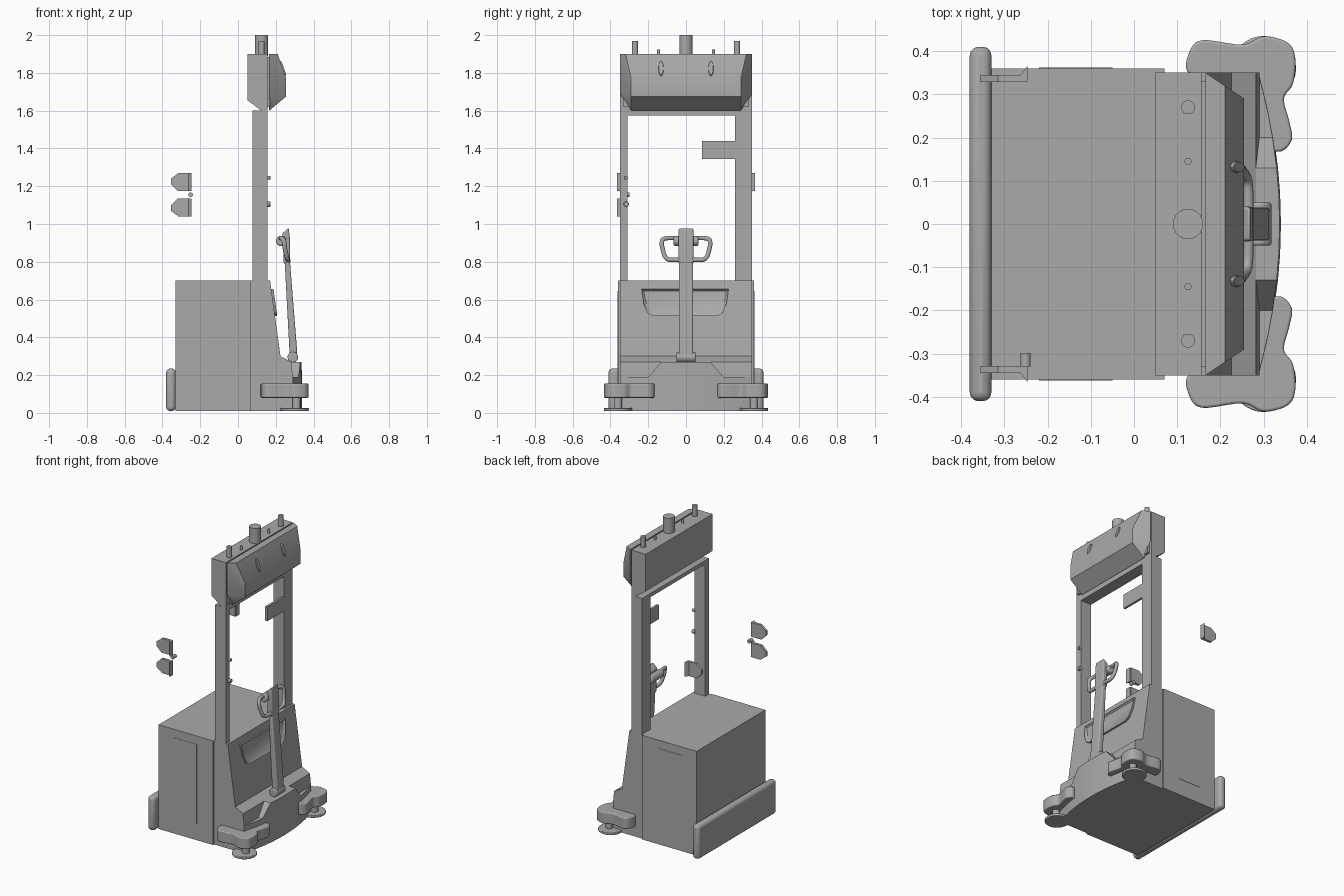
import bpy, bmesh, math
from mathutils import Vector, Matrix

if "Cube" in bpy.data.objects:
    bpy.data.objects.remove(bpy.data.objects["Cube"])

grey = bpy.data.materials.new("plain grey")
grey.use_nodes = True
COLOUR = (0.4, 0.4, 0.4, 1)
grey.diffuse_color = COLOUR
grey.node_tree.nodes["Principled BSDF"].inputs["Base Color"].default_value = COLOUR


def finish(name, bm, bevel=0, segments=3):
    bmesh.ops.recalc_face_normals(bm, faces=bm.faces)
    mesh = bpy.data.meshes.new(name)
    bm.to_mesh(mesh)
    bm.free()
    mesh.materials.append(grey)
    obj = bpy.data.objects.new(name, mesh)
    bpy.context.collection.objects.link(obj)
    if bevel:
        mod = obj.modifiers.new("Bevel", "BEVEL")
        mod.width, mod.segments, mod.limit_method = bevel, segments, "ANGLE"
    bpy.ops.object.select_all(action="DESELECT")
    obj.select_set(True)
    bpy.context.view_layer.objects.active = obj
    bpy.ops.object.shade_smooth_by_angle(angle=math.radians(35))
    return obj


def box(name, x, y, z, bevel=0):
    bm = bmesh.new()
    bmesh.ops.create_cube(bm, size=1)
    for v in bm.verts:
        v.co = [r[0] if c < 0 else r[1] for r, c in zip((x, y, z), v.co)]
    return finish(name, bm, bevel)


def prism(name, pts, axis, lo, hi, bevel=0):
    """Extrude a 2D outline along y (outline in xz) or z (outline in xy)."""
    bm = bmesh.new()
    place = (lambda p: (p[0], lo, p[1])) if axis == "y" else (lambda p: (p[0], p[1], lo))
    face = bm.faces.new([bm.verts.new(place(p)) for p in pts])
    ext = bmesh.ops.extrude_face_region(bm, geom=[face])["geom"]
    step = Vector((0, hi - lo, 0)) if axis == "y" else Vector((0, 0, hi - lo))
    bmesh.ops.translate(bm, verts=[g for g in ext if isinstance(g, bmesh.types.BMVert)], vec=step)
    return finish(name, bm, bevel)


def cylinder(name, a, b, radius, bevel=0):
    a, b = Vector(a), Vector(b)
    d = b - a
    m = Matrix.Translation((a + b) / 2) @ d.to_track_quat("Z", "Y").to_matrix().to_4x4()
    bm = bmesh.new()
    bmesh.ops.create_cone(bm, cap_ends=True, segments=32, radius1=radius, radius2=radius,
                          depth=d.length, matrix=m)
    return finish(name, bm, bevel)


def smooth_outline(pts, steps=5):
    """Closed Catmull-Rom curve through the points."""
    out, n = [], len(pts)
    for i in range(n):
        a, b, c, d = [Vector(pts[(i + k) % n]) for k in (-1, 0, 1, 2)]
        for s in range(steps):
            t = s / steps
            out.append(b + (c - a) * t / 2 + (2 * a - 5 * b + 4 * c - d) * t * t / 2
                       + (3 * b - a - 3 * c + d) * t ** 3 / 2)
    return out


# Main cabinet, side panels and rear bumper plate
box("cabinet", (-0.33, 0.07), (-0.36, 0.36), (0.01, 0.7))
for side, s in (("left", 1), ("right", -1)):
    box(side + "_panel", (-0.22, -0.05), sorted((s * 0.355, s * 0.362)), (0.12, 0.645))
box("rear_bumper", (-0.38, -0.33), (-0.41, 0.41), (0.01, 0.235), 0.02)

# Sloping drive housing with a ledge
prism("drive_housing", [(0.07, 0.01), (0.29, 0.01), (0.29, 0.19), (0.282, 0.27), (0.225, 0.30),
                        (0.17, 0.7), (0.07, 0.7)], "y", -0.35, 0.35)

# Bowed apron lofted across the width, raised in the middle
bm = bmesh.new()
rings = []
for y in (-0.35, -0.3, -0.25, -0.2, -0.13, -0.07, 0, 0.07, 0.13, 0.2, 0.25, 0.3, 0.35):
    x = 0.34 - 0.05 * (y / 0.35) ** 2
    top = 0.27 if abs(y) <= 0.13 else 0.19
    rings.append([bm.verts.new(p) for p in
                  ((0.2, y, 0.01), (x, y, 0.01), (x - 0.003, y, top), (0.2, y, top))])
for r, q in zip(rings, rings[1:]):
    for k in range(4):
        bm.faces.new((r[k], r[k - 1], q[k - 1], q[k]))
bm.faces.new(rings[0])
bm.faces.new(rings[-1])
finish("front_apron", bm)

# Document pocket: raised rim with a sunken middle, lying on the slope
slope = lambda z: 0.17 + (0.7 - z) * 0.055 / 0.4
bm = bmesh.new()
outline = [(-0.235, 0.655), (0.225, 0.655), (0.215, 0.58), (0.195, 0.53), (0.165, 0.512),
           (-0.175, 0.512), (-0.205, 0.53), (-0.225, 0.58)]
face = bm.faces.new([bm.verts.new((slope(z) - 0.005, y, z)) for y, z in outline])
geom = bmesh.ops.extrude_face_region(bm, geom=[face])["geom"]
front = next(g for g in geom if isinstance(g, bmesh.types.BMFace))
bmesh.ops.translate(bm, verts=front.verts, vec=(0.017, 0, 0))
bmesh.ops.inset_individual(bm, faces=[front], thickness=0.014)
bmesh.ops.translate(bm, verts=front.verts, vec=(-0.01, 0, 0))
finish("document_pocket", bm)

# Wavy corner bumpers with floor pads
blob = [(0.125, 0.35), (0.125, 0.39), (0.155, 0.425), (0.25, 0.415), (0.30, 0.434), (0.355, 0.42),
        (0.373, 0.385), (0.368, 0.325), (0.347, 0.29), (0.36, 0.235), (0.365, 0.195),
        (0.34, 0.168), (0.30, 0.18), (0.26, 0.24), (0.22, 0.31), (0.17, 0.33)]
for side, s in (("left", 1), ("right", -1)):
    prism(side + "_corner_bumper", smooth_outline([(x, s * y) for x, y in blob]),
          "z", 0.08, 0.155, 0.006)
    cylinder(side + "_floor_pad", (0.3, s * 0.36, 0.01), (0.3, s * 0.36, 0.026), 0.075, 0.004)
    cylinder(side + "_pad_stem", (0.31, s * 0.36, 0.02), (0.31, s * 0.36, 0.09), 0.022)

# Mast posts, crossbar, side display and buttons
box("right_post", (0.077, 0.156), (-0.35, -0.31), (0.69, 1.585))
box("left_post", (0.077, 0.156), (0.26, 0.35), (0.69, 1.585))
box("mast_crossbar", (0.077, 0.156), (-0.35, 0.35), (1.575, 1.6))
box("side_display", (0.14, 0.155), (0.085, 0.262), (1.345, 1.44))
for z, r in ((1.245, 0.01), (1.105, 0.014)):
    cylinder("post_button", (0.15, -0.316, z), (0.172, -0.316, z), r, 0.003)

# Sensor head: rear box and faceted visor
prism("head_box", [(0.05, 1.9), (0.05, 1.655), (0.14, 1.588), (0.156, 1.588), (0.156, 1.9)],
      "y", -0.35, 0.35)
bm = bmesh.new()
for x, y, z in ((0.165, 0.35, 1.9), (0.165, 0.35, 1.69), (0.165, 0.29, 1.6),
                (0.21, 0.32, 1.9), (0.255, 0.29, 1.77), (0.255, 0.29, 1.675)):
    for s in (1, -1):
        bm.verts.new((x, s * y, z))
bmesh.ops.convex_hull(bm, input=bm.verts)
bmesh.ops.dissolve_limit(bm, angle_limit=0.02, verts=bm.verts, edges=bm.edges)
finish("head_visor", bm)
box("head_joint", (0.15, 0.17), (-0.33, 0.33), (1.62, 1.885))

# Oval lenses on the visor and beacons on top
tilt = Matrix.Rotation(math.atan2(0.13, 0.045), 4, "Y")
for s in (1, -1):
    bm = bmesh.new()
    bmesh.ops.create_cone(bm, cap_ends=True, segments=24, radius1=1, radius2=0.8, depth=1,
                          matrix=Matrix.Translation((0.2365, s * 0.132, 1.823)) @ tilt
                          @ Matrix.Diagonal((0.047, 0.015, 0.014, 1)))
    finish("visor_lens", bm)
for y, r, z in ((0, 0.035, 2), (0.27, 0.016, 1.97), (-0.27, 0.016, 1.97),
                (0.145, 0.008, 1.925), (-0.145, 0.008, 1.925)):
    cylinder("beacon", (0.125, y, 1.89), (0.125, y, z), r)

# Tiller arm with hinge, head and grip loop
prism("tiller_arm", [(0.275, 0.28), (0.315, 0.28), (0.312, 0.34), (0.272, 0.84), (0.245, 0.84)],
      "y", -0.038, 0.038, 0.008)
cylinder("tiller_hinge", (0.29, -0.05, 0.295), (0.29, 0.05, 0.295), 0.028, 0.006)
prism("tiller_head", [(0.242, 0.79), (0.277, 0.79), (0.274, 0.93), (0.268, 0.98), (0.235, 0.95),
                      (0.24, 0.9)], "y", -0.04, 0.04, 0.008)
cylinder("thumb_wheel", (0.228, -0.065, 0.91), (0.228, 0.065, 0.91), 0.027, 0.008)
half = [(0.225, 0.03, 0.925), (0.23, 0.1, 0.925), (0.243, 0.127, 0.91), (0.25, 0.122, 0.86),
        (0.262, 0.1, 0.815), (0.265, 0.04, 0.81)]
loop = smooth_outline(half + [(x, -y, z) for x, y, z in reversed(half)], 4)
curve = bpy.data.curves.new("grip_loop", "CURVE")
curve.dimensions, curve.bevel_depth, curve.bevel_resolution = "3D", 0.012, 3
spline = curve.splines.new("POLY")
spline.points.add(len(loop) - 1)
for p, co in zip(spline.points, loop):
    p.co = (*co, 1)
spline.use_cyclic_u = True
spline.use_smooth = True
curve.materials.append(grey)
bpy.context.collection.objects.link(bpy.data.objects.new("grip_loop", curve))

# Detached rear brackets: a tapered plate with a flange
def bracket(name, s, z, flip):
    shape = [(-0.355, 0.035), (-0.32, 0), (-0.25, 0), (-0.25, 0.095), (-0.315, 0.095),
             (-0.355, 0.065)]
    prism(name + "_plate", [(x, z + (0.095 - h if flip else h)) for x, h in shape],
          "y", s * 0.328, s * 0.345)
    prism(name + "_flange", [(-0.262, s * 0.33), (-0.246, s * 0.33), (-0.246, s * 0.366),
                             (-0.262, s * 0.345)], "z", z, z + 0.095)

bracket("left_bracket", 1, 1.175, False)
bracket("right_upper_bracket", -1, 1.175, False)
bracket("right_lower_bracket", -1, 1.04, True)
cylinder("bracket_pin", (-0.251, -0.33, 1.155), (-0.251, -0.298, 1.155), 0.012)
